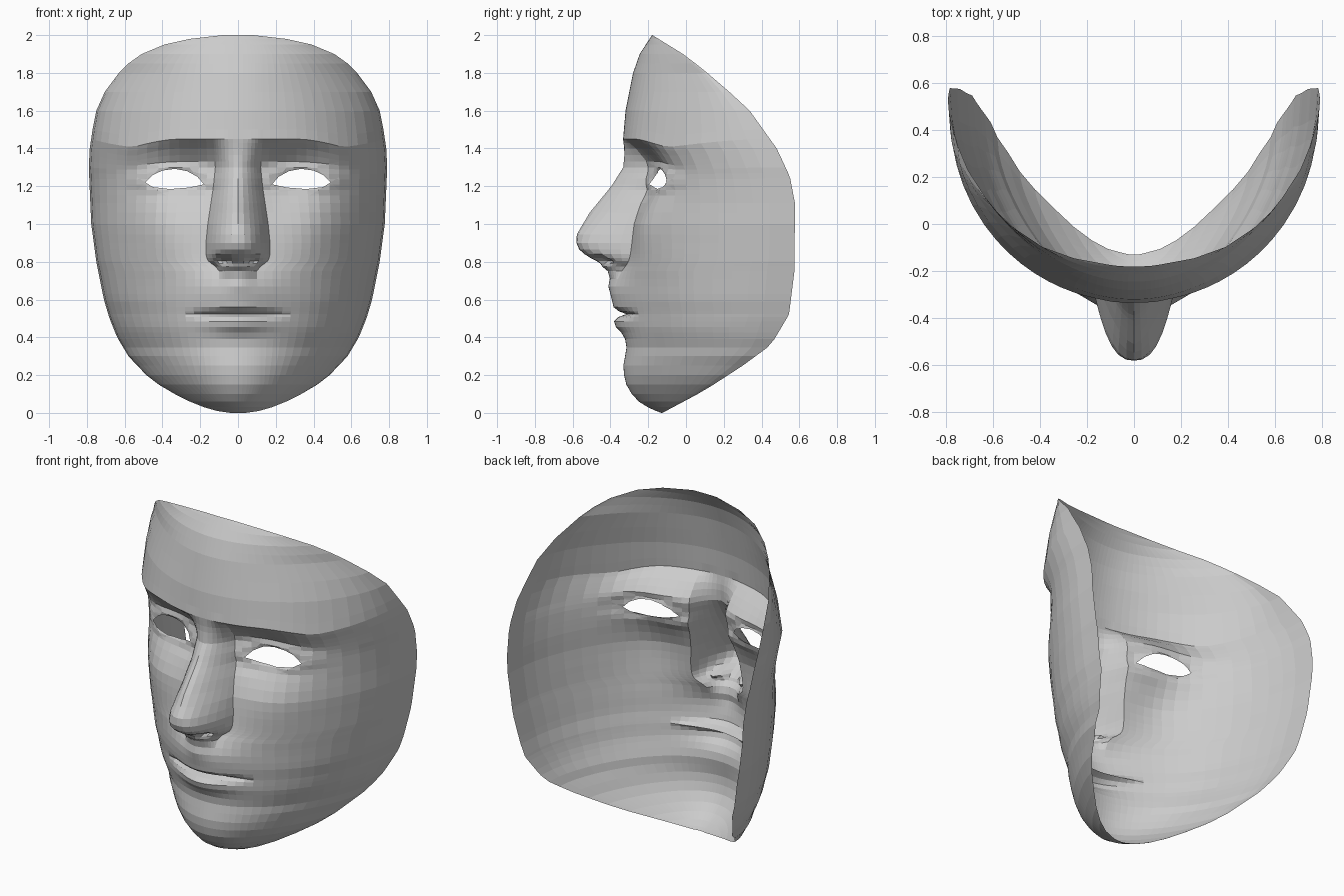
import bpy, bmesh
from math import exp, sqrt
from mathutils import Vector


def table(pts, z):
    """Linear lookup in a list of (z, value) pairs, lowest z first."""
    if z <= pts[0][0]:
        return pts[0][1]
    for (a, p), (b, q) in zip(pts, pts[1:]):
        if z <= b:
            return p + (q - p) * (z - a) / (b - a)
    return pts[-1][1]


def bump(x, z, cx, cz, sx, sz):
    return exp(-((x - cx) / sx) ** 2 - ((z - cz) / sz) ** 2)


# Outline: half width and depth of the rim at each height
WIDTH = [(0, .04), (.01, .11), (.03, .18), (.06, .255), (.1, .335), (.15, .42), (.2, .485),
         (.3, .58), (.4, .64), (.5, .68), (.6, .71), (.8, .75), (1, .777), (1.3, .79),
         (1.4, .785), (1.5, .77), (1.6, .75), (1.7, .705), (1.8, .63), (1.85, .58),
         (1.9, .51), (1.95, .39), (1.98, .255), (2, .08)]
RIM = [(0, -.125), (.12, .1), (.25, .3), (.36, .45), (.52, .545), (.75, .575), (1.1, .58),
       (1.25, .55), (1.4, .48), (1.61, .33), (1.77, .15), (1.89, 0), (2, -.178)]
# Centre line of the plain face, without nose and lips
FACE = [(0, -.13), (.02, -.185), (.055, -.245), (.125, -.31), (.23, -.335), (.345, -.315),
        (.45, -.325), (.6, -.33), (.75, -.325), (.9, -.30), (1.1, -.285), (1.3, -.285),
        (1.39, -.305), (1.45, -.333), (1.6, -.32), (1.8, -.28), (1.9, -.245), (2, -.18)]
# How far a cross-section leans from an ellipse to a parabola
FLAT = [(0, 1), (.2, .6), (.45, .1), (.6, 0), (1.45, 0), (1.6, .3), (1.8, .9), (2, 1)]
# Nose: ridge line and half width
NOSE = [(.70, -.42), (.76, -.435), (.795, -.455), (.83, -.525), (.865, -.565), (.90, -.58),
        (.945, -.578), (1.06, -.51), (1.2, -.395), (1.3, -.332), (1.38, -.325), (1.45, -.333)]
NOSE_W = [(.55, .12), (.70, .10), (.76, .10), (.78, .125), (.80, .155), (.83, .17), (.9, .17),
          (1, .16), (1.1, .145), (1.2, .13), (1.3, .12), (1.45, .13)]
SOCKET = [(.9, 0), (1, .01), (1.1, .04), (1.18, .095), (1.28, .11), (1.33, .10),
          (1.40, .045), (1.45, 0)]
EYE = [(.18, 1.21), (.26, 1.193), (.36, 1.185), (.45, 1.195), (.49, 1.22),
       (.45, 1.26), (.40, 1.283), (.335, 1.292), (.27, 1.28), (.215, 1.25)]


def surface(c, z):
    """Point on the mask: c in 0..1 spans the nose, 1..2 the rest out to the rim."""
    w = table(WIDTH, z)
    wn = min(table(NOSE_W, z), .3 * w)
    x = c * wn if c <= 1 else wn + (c - 1) * (w - wn)
    s = min(1, x / w)
    yc, yr, flat = table(FACE, z), table(RIM, z), table(FLAT, z)
    y = yc + (yr - yc) * ((1 - flat) * (1 - sqrt(max(0, 1 - s * s))) + flat * s * s)
    # eye socket and raised lids
    y += table(SOCKET, z) * exp(-((x - .25) / .23) ** 2)
    d = sqrt(((x - .335) / .165) ** 2 + ((z - 1.235) / .06) ** 2)
    y -= .02 * exp(-((d - 1.05) / .35) ** 2)
    # cheekbone, muzzle, lips and mouth slit
    y -= .05 * bump(x, z, .42, 1.0, .2, .22)
    y -= .07 * bump(x, z, 0, .65, .2, .1)
    y -= .025 * bump(x, z, 0, .71, .07, .06)
    y -= .022 * bump(x, z, 0, .565, .17, .03)
    y -= .052 * bump(x, z, 0, .475, .17, .05)
    y += .05 * exp(-((z - .523) / .013) ** 2) * max(0, 1 - (x / .28) ** 2)
    # nose with nostril pits
    if .70 <= z <= 1.45:
        power = 2.6 - min(1, max(0, (z - .9) / .15))
        k = max(0, 1 - min(1, c) ** power) * min(1, (z - .70) / .07)
        y += (table(NOSE, z) - y) * k
        y += .07 * bump(x, z, .08, .81, .03, .018)
    # brow line droops outwards
    droop = min(.06, .9 * max(0, x - .3) ** 2) * (1 - s ** 4)
    return x, y, z - droop * exp(-((z - 1.43) / .12) ** 2)


# Mask sheet: rows of heights, columns fitted to the nose and the rim
ROWS = [0, .01, .03, .06, .1, .15, .2, .25, .3, .345, .39, .425, .455, .485, .508, .523,
        .538, .56, .59, .63, .67, .71, .75, .775, .79, .805, .82, .84, .865, .9, .945, 1,
        1.06, 1.11, 1.15, 1.18, 1.21, 1.24, 1.27, 1.3, 1.33, 1.365, 1.4, 1.43, 1.45,
        1.5, 1.6, 1.7, 1.8, 1.85, 1.9, 1.95, 1.98, 2]
HALF = [0, .2, .4, .55, .7, .82, .92, 1, 1.06, 1.13, 1.2, 1.28, 1.36, 1.45, 1.54, 1.62,
        1.7, 1.78, 1.86, 1.92, 1.96, 1.985, 2]
COLS = [-c for c in reversed(HALF[1:])] + HALF

bm = bmesh.new()
grid = []
for z in ROWS:
    row = []
    for c in COLS:
        x, y, h = surface(abs(c), z)
        row.append(bm.verts.new((x if c >= 0 else -x, y, h)))
    grid.append(row)
for lo, hi in zip(grid, grid[1:]):
    for j in range(len(COLS) - 1):
        bm.faces.new((lo[j], lo[j + 1], hi[j + 1], hi[j]))

# Eye openings: slice along the almond outline, then drop the inside
for side in (-1, 1):
    edges = []
    for (ax, az), (bx, bz) in zip(EYE, EYE[1:] + EYE[:1]):
        edges.append((Vector((side * ax, 0, az)), Vector((side * (bz - az), 0, ax - bx))))
    for co, no in edges:
        near = []
        for f in bm.faces:
            m = f.calc_center_median()
            if .14 < side * m.x < .53 and 1.15 < m.z < 1.33:
                near.append(f)
        geom = near + list({e for f in near for e in f.edges}) + list({v for f in near for v in f.verts})
        bmesh.ops.bisect_plane(bm, geom=geom, dist=1e-5, plane_co=co, plane_no=no)
    inside = [f for f in bm.faces
              if all((f.calc_center_median() - co).dot(no) < 0 for co, no in edges)]
    bmesh.ops.delete(bm, geom=inside, context='FACES')

mesh = bpy.data.meshes.new("face_mask")
bm.to_mesh(mesh)
bm.free()
mask = bpy.data.objects.new("face_mask", mesh)
bpy.context.collection.objects.link(mask)
